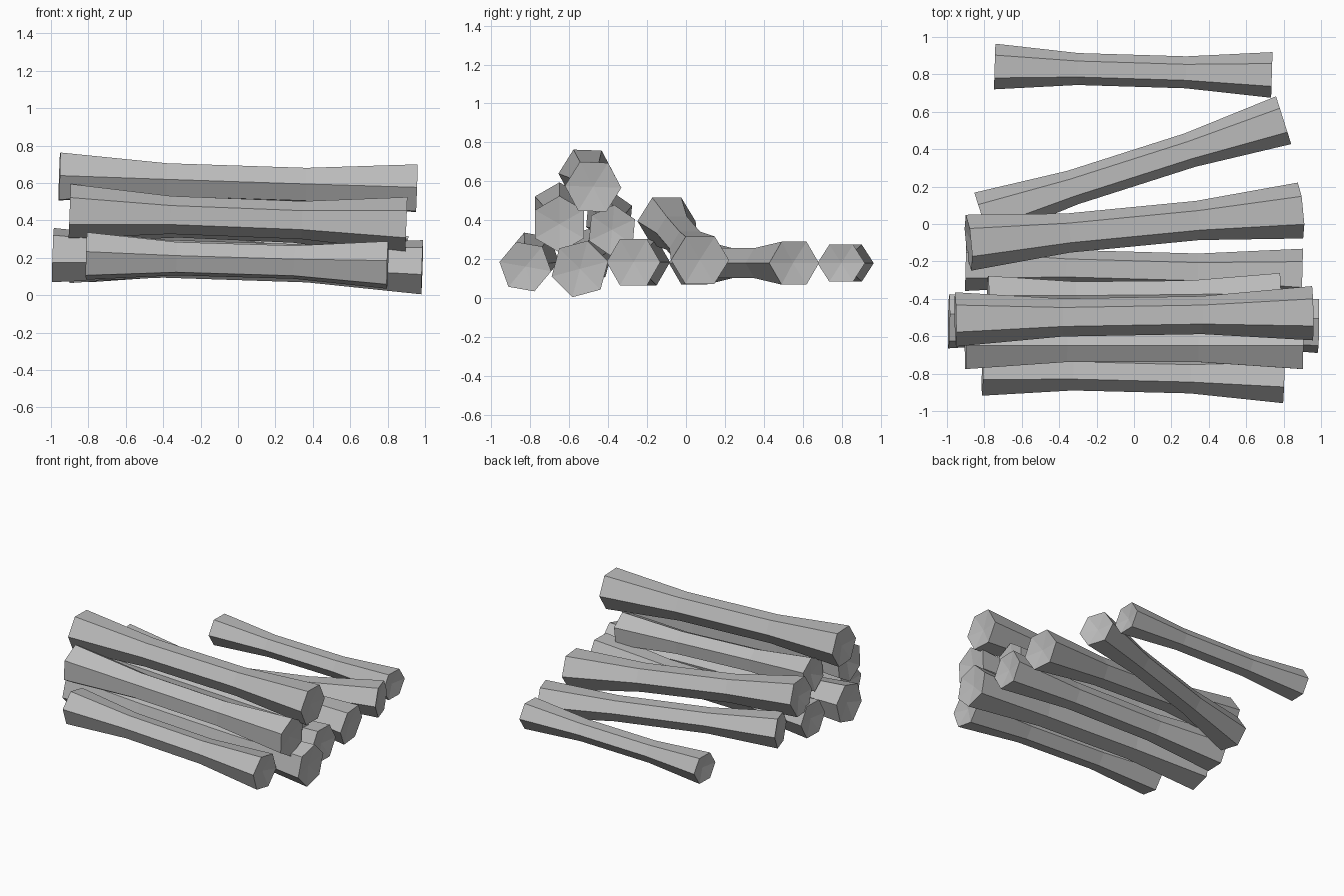
import bpy
import bmesh
from math import cos, sin, radians, tau
from mathutils import Vector

cube = bpy.data.objects.get("Cube")
if cube:
    bpy.data.objects.remove(cube, do_unlink=True)

SIDES = 6
WAIST = 0.7       # radius of the narrow middle relative to the ends
HOLLOW = 0.02     # depth of the dished end faces

# One plain grey for all the logs
grey = bpy.data.materials.new("log_grey")
grey.use_nodes = True
grey_colour = (0.5, 0.5, 0.5, 1.0)
grey.diffuse_color = grey_colour
shader = next(n for n in grey.node_tree.nodes if n.type == 'BSDF_PRINCIPLED')
shader.inputs["Base Color"].default_value = grey_colour
shader.inputs["Roughness"].default_value = 0.9


def make_log(name, right_end, left_end, radius, roll=0, squash=1.0):
    """Six-sided log with a narrow middle, running between two end centres."""
    start, end = Vector(right_end), Vector(left_end)
    axis = (end - start).normalized()
    side = Vector((0, 0, 1)).cross(axis).normalized()
    up = axis.cross(side)
    bm = bmesh.new()

    # Rings along the log: flared, narrow, narrow, flared
    rings = []
    for along, scale in ((0, 1), (0.3, WAIST), (0.69, WAIST), (1, 1)):
        centre = start.lerp(end, along)
        ring = []
        for i in range(SIDES):
            a = radians(roll) + tau * i / SIDES
            offset = side * cos(a) + up * sin(a) * squash
            ring.append(bm.verts.new(centre + offset * radius * scale))
        rings.append(ring)

    # Bark faces between neighbouring rings
    for near, far in zip(rings, rings[1:]):
        for i in range(SIDES):
            j = (i + 1) % SIDES
            bm.faces.new((near[i], near[j], far[j], far[i]))

    # Shallow dished ends
    for ring, tip in ((rings[0], start + axis * HOLLOW),
                      (rings[-1], end - axis * HOLLOW)):
        hub = bm.verts.new(tip)
        for i in range(SIDES):
            bm.faces.new((ring[i], ring[(i + 1) % SIDES], hub))

    bmesh.ops.recalc_face_normals(bm, faces=bm.faces)
    mesh = bpy.data.meshes.new(name)
    bm.to_mesh(mesh)
    bm.free()
    mesh.materials.append(grey)
    log = bpy.data.objects.new(name, mesh)
    bpy.context.scene.collection.objects.link(log)
    return log


# Bottom row of the stack
make_log("front_log", (-0.81, -0.785, 0.21), (0.80, -0.825, 0.162), 0.135, roll=-10)
make_log("lower_middle_log", (-0.99, -0.52, 0.215), (0.985, -0.545, 0.15), 0.15, roll=15)
make_log("lower_back_log", (-0.9, -0.22, 0.185), (0.9, -0.27, 0.185), 0.138)

# Second row and the log on top
make_log("upper_front_log", (-0.9, -0.65, 0.45), (0.9, -0.65, 0.38), 0.145, roll=30)
make_log("upper_back_log", (-0.78, -0.395, 0.42), (0.78, -0.38, 0.35), 0.13, roll=25)
make_log("top_log", (-0.955, -0.51, 0.635), (0.955, -0.477, 0.572), 0.145, roll=-2)

# Loose logs beside the stack
make_log("leaning_log", (-0.885, -0.1, 0.395), (0.89, 0.072, 0.195), 0.15, squash=0.94)
make_log("slanted_log", (-0.813, 0.04, 0.18), (0.80, 0.555, 0.18), 0.134, squash=0.95)
make_log("far_log", (-0.745, 0.842, 0.18), (0.737, 0.797, 0.18), 0.122, squash=0.9)
